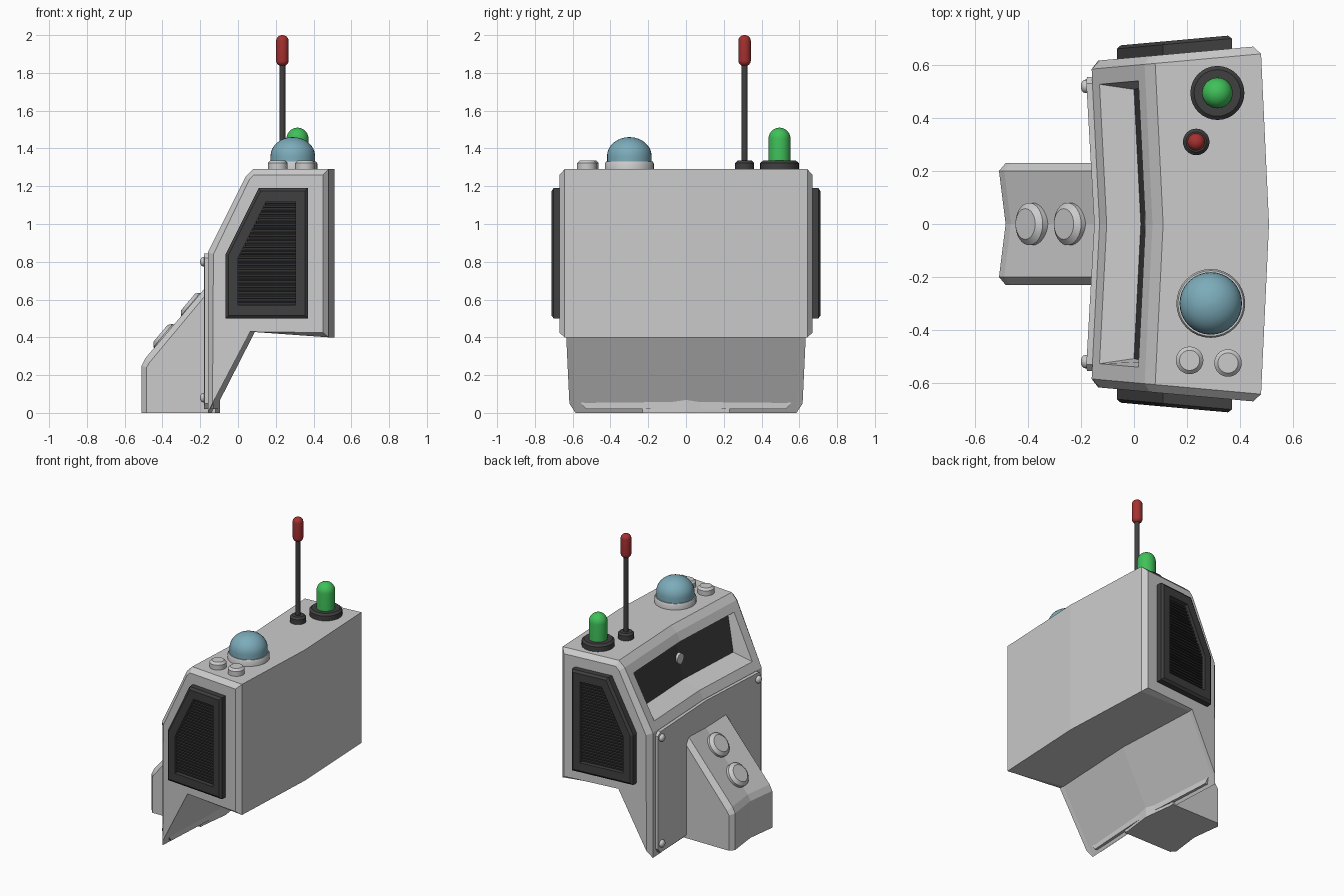
import bpy, bmesh, math
from mathutils import Vector

if "Cube" in bpy.data.objects:
    bpy.data.objects.remove(bpy.data.objects["Cube"])


def material(name, rgb):
    m = bpy.data.materials.new(name)
    m.diffuse_color = (*rgb, 1)
    m.use_nodes = True
    m.node_tree.nodes["Principled BSDF"].inputs["Base Color"].default_value = m.diffuse_color
    return m


GREY = material("light grey", (0.6, 0.6, 0.6))
FRAME = material("dark grey", (0.05, 0.05, 0.05))
SLAT = material("charcoal", (0.03, 0.03, 0.03))
BLUE = material("dome blue", (0.2, 0.41, 0.49))
RED = material("red", (0.38, 0.03, 0.03))
GREEN = material("green", (0.05, 0.53, 0.1))


def loft(bm, loops):
    """Join matching point loops into a closed skin with end caps."""
    rings = [[bm.verts.new(p) for p in loop] for loop in loops]
    for a, b in zip(rings, rings[1:]):
        for i in range(len(a)):
            j = (i + 1) % len(a)
            bm.faces.new((a[i], a[j], b[j], b[i]))
    bm.faces.new(rings[0])
    bm.faces.new(rings[-1])


def finish(bm, name, *mats, smooth=False, recalc=True):
    if recalc:
        bmesh.ops.recalc_face_normals(bm, faces=bm.faces[:])
    me = bpy.data.meshes.new(name)
    bm.to_mesh(me)
    bm.free()
    for m in mats:
        me.materials.append(m)
    ob = bpy.data.objects.new(name, me)
    bpy.context.collection.objects.link(ob)
    if smooth:
        bpy.ops.object.select_all(action='DESELECT')
        ob.select_set(True)
        bpy.context.view_layer.objects.active = ob
        bpy.ops.object.shade_smooth_by_angle(angle=math.radians(35))
    return ob


def lathe(name, profile, loc, mat, axis=(0, 0, 1), seg=32):
    """Turn a (radius, height) profile around an axis."""
    q = Vector(axis).to_track_quat('Z', 'Y')
    loops = [[Vector(loc) + q @ Vector((r * math.cos(2 * math.pi * i / seg),
                                        r * math.sin(2 * math.pi * i / seg), h))
              for i in range(seg)] for r, h in profile]
    bm = bmesh.new()
    loft(bm, loops)
    return finish(bm, name, mat, smooth=True)


def dome(r, z0, z1, n=8):
    """Quarter ellipse profile from the rim to the tip."""
    return [(max(r * math.cos(t), 0.001), z0 + (z1 - z0) * math.sin(t))
            for t in (math.pi / 2 * i / n for i in range(n + 1))]


def side(x):
    """Half width of the tapered body."""
    return 0.6295 + 0.09 * x


def mirrored_sections(outer, inner, y_outer, y_inner, bend):
    """Five cross-sections across y, pushed back in the middle."""
    half = [[(x, y_outer(x), z) for x, z in outer], [(x, y_inner(x), z) for x, z in inner]]
    mid = [(x + bend, 0, z) for x, z in inner]
    return half + [mid] + [[(x, -y, z) for x, y, z in l] for l in reversed(half)]


# Body with chamfered sides, shallow V bend and recessed window
inner = [(-.16, 0), (-.16, .85), (.04, 1.25), (.08, 1.29), (.48, 1.29), (.48, .40), (.06, .43)]
outer = [(-.135, .05), (-.13, .84), (.06, 1.235), (.085, 1.26), (.45, 1.26), (.45, .425), (.065, .43)]
bm = bmesh.new()
loft(bm, mirrored_sections(outer, inner, side, lambda x: side(x) - .03, .03))
bmesh.ops.recalc_face_normals(bm, faces=bm.faces[:])
slope = [f for f in bm.faces if f.normal.x < -.5 and f.normal.z > .3 and f.calc_area() > .15]
bmesh.ops.inset_region(bm, faces=slope, thickness=.06, use_even_offset=True, use_boundary=True)
bmesh.ops.inset_region(bm, faces=slope, thickness=.02, use_even_offset=True, use_boundary=True)
for v in {v for f in slope for v in f.verts}:
    low = v.co.z < 1.05
    v.co.x += .12 if low else .04
    v.co.z += .02 if low else .005
for f in slope:
    f.material_index = 1
finish(bm, "body", GREY, FRAME, recalc=False)
lathe("window_sensor", [(.035, 0), (.035, .02)], (.06, 0, 1.08), GREY, (-1, 0, 0), 20)

# Front panel and its screws
bm = bmesh.new()
loft(bm, mirrored_sections([(-.178, .05), (-.178, .82), (-.13, .82), (-.13, .05)],
                           [(-.18, .02), (-.18, .845), (-.13, .845), (-.13, .02)],
                           lambda x: .555, lambda x: .53, .03))
finish(bm, "front_panel", GREY)
for y in (-.52, .52):
    for z in (.08, .80):
        lathe("screw", [(.025, 0)] + dome(.025, .012, .028, 4), (-.173, y, z), GREY, (-1, 0, 0), 16)

# Sloped console with two round buttons
bm = bmesh.new()
loft(bm, mirrored_sections(
    [(-.485, 0), (-.485, .24), (-.47, .265), (-.12, .685), (-.12, 0)],
    [(-.51, 0), (-.51, .25), (-.49, .29), (-.12, .725), (-.12, 0)],
    lambda x: .23, lambda x: .20, .025))
finish(bm, "console", GREY)
for x, z in ((-.385, .40), (-.24, .565)):
    lathe("console_button", [(.08, -.03), (.08, .015), (.058, .033)],
          (x, 0, z), GREY, (-.765, 0, .644))

# Side vents: raised frame, recess and slats
edge = [(-.065, .50), (.37, .50), (.37, 1.19), (.11, 1.19), (-.065, .84)]
trim = [(-.05, .515), (.355, .515), (.355, 1.175), (.12, 1.175), (-.05, .837)]
hole = [(0, .57), (.305, .57), (.305, 1.12), (.15, 1.12), (0, .82)]
SLATS = 28
for s, label in ((-1, "right"), (1, "left")):
    bm = bmesh.new()
    loft(bm, [[(x, s * (side(x) + off), z) for x, z in pts] for pts, off in
              ((edge, -.01), (edge, .038), (trim, .05), (hole, .05), (hole, .012))])
    finish(bm, label + "_vent_frame", FRAME)
    bm = bmesh.new()
    for i in range(SLATS):
        z = .575 + i * (.54 / SLATS)
        x0 = max(0, (z + .012 - .82) * .5)
        loft(bm, [[(x, s * (side(x) + off), z + dz) for off, dz in
                   ((.005, .004), (.005, .016), (.03, .010), (.03, 0))] for x in (x0, .305)])
    finish(bm, label + "_vent_slats", SLAT)

# Roof dome
lathe("dome_ring", [(.13, -.01), (.13, .03), (.124, .04)], (.29, -.30, 1.29), GREY)
lathe("dome_glass", [(.118, 0)] + dome(.118, .035, .135), (.29, -.30, 1.325), BLUE)

# Roof buttons
for x, y in ((.21, -.515), (.355, -.525)):
    lathe("roof_button", [(.052, -.01), (.052, .033), (.038, .047)], (x, y, 1.29), GREY)

# Antenna
at = (.235, .31, 1.29)
lathe("antenna_base", [(.05, -.01), (.05, .033), (.038, .045)], at, FRAME)
lathe("antenna_rod", [(.016, .03), (.016, .56)], at, FRAME, seg=16)
lathe("antenna_tip", [(r, .575 - h) for r, h in reversed(dome(.033, 0, .03))]
      + dome(.033, .68, .71), at, RED)

# Green signal lamp
at = (.315, .495, 1.29)
lathe("lamp_base", [(.102, -.01), (.102, .033), (.088, .045)], at, FRAME)
lathe("lamp", [(.058, .03)] + dome(.058, .162, .22), at, GREEN)
